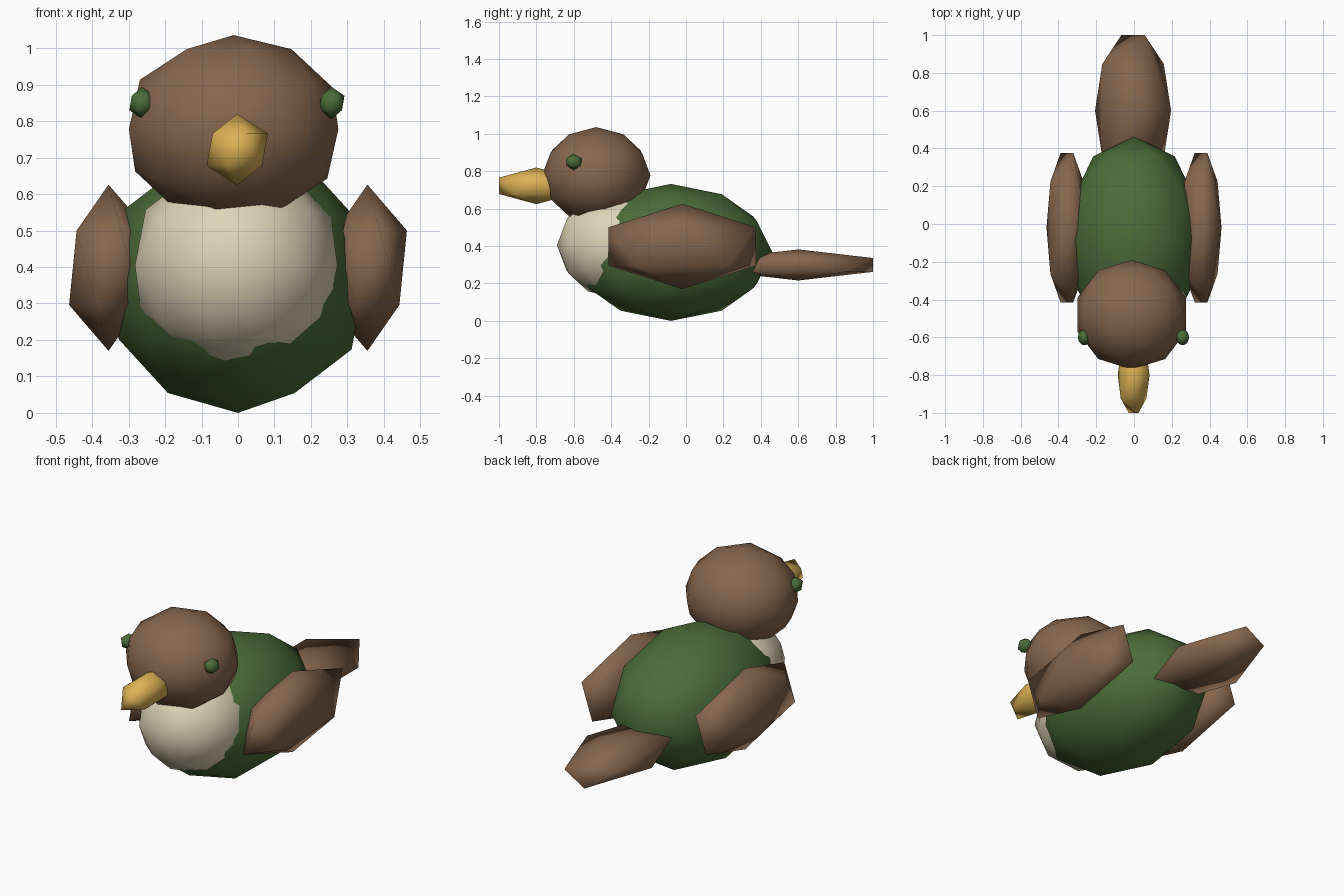
import bpy

if "Cube" in bpy.data.objects:
    bpy.data.objects.remove(bpy.data.objects["Cube"])


def material(name, rgb):
    mat = bpy.data.materials.new(name)
    mat.diffuse_color = (*rgb, 1)
    mat.use_nodes = True
    mat.node_tree.nodes["Principled BSDF"].inputs["Base Color"].default_value = mat.diffuse_color
    return mat


brown = material("brown_feathers", (0.24, 0.135, 0.075))
green = material("green_feathers", (0.07, 0.15, 0.04))
cream = material("cream_chest", (0.72, 0.66, 0.47))
gold = material("golden_beak", (0.72, 0.44, 0.09))


def blob(name, centre, radii, detail, mat):
    """Faceted ball stretched to three radii, with smooth shading."""
    bpy.ops.mesh.primitive_ico_sphere_add(subdivisions=detail, radius=1, location=centre)
    obj = bpy.context.object
    obj.name = name
    obj.scale = radii
    bpy.ops.object.transform_apply(location=False, rotation=False, scale=True)
    bpy.ops.object.shade_smooth()
    obj.data.materials.append(mat)
    return obj


# Main masses
blob("body", (0, -0.08, 0.366), (0.366, 0.542, 0.366), 2, green)
blob("chest", (-0.005, -0.36, 0.405), (0.292, 0.33, 0.29), 2, cream)
blob("head", (-0.012, -0.48, 0.778), (0.302, 0.29, 0.258), 2, brown)

# Beak and tail
blob("beak", (-0.002, -0.80, 0.722), (0.094, 0.235, 0.098), 1, gold)
blob("tail", (-0.005, 0.60, 0.299), (0.225, 0.47, 0.083), 1, brown)

# Wings and eyes on both sides
for side, label in ((-1, "left"), (1, "right")):
    blob(f"{label}_wing", (side * 0.355, -0.02, 0.398), (0.121, 0.465, 0.228), 1, brown)
    blob(f"{label}_eye", (side * 0.26 - 0.003, -0.60, 0.85), (0.039, 0.047, 0.044), 1, green)
